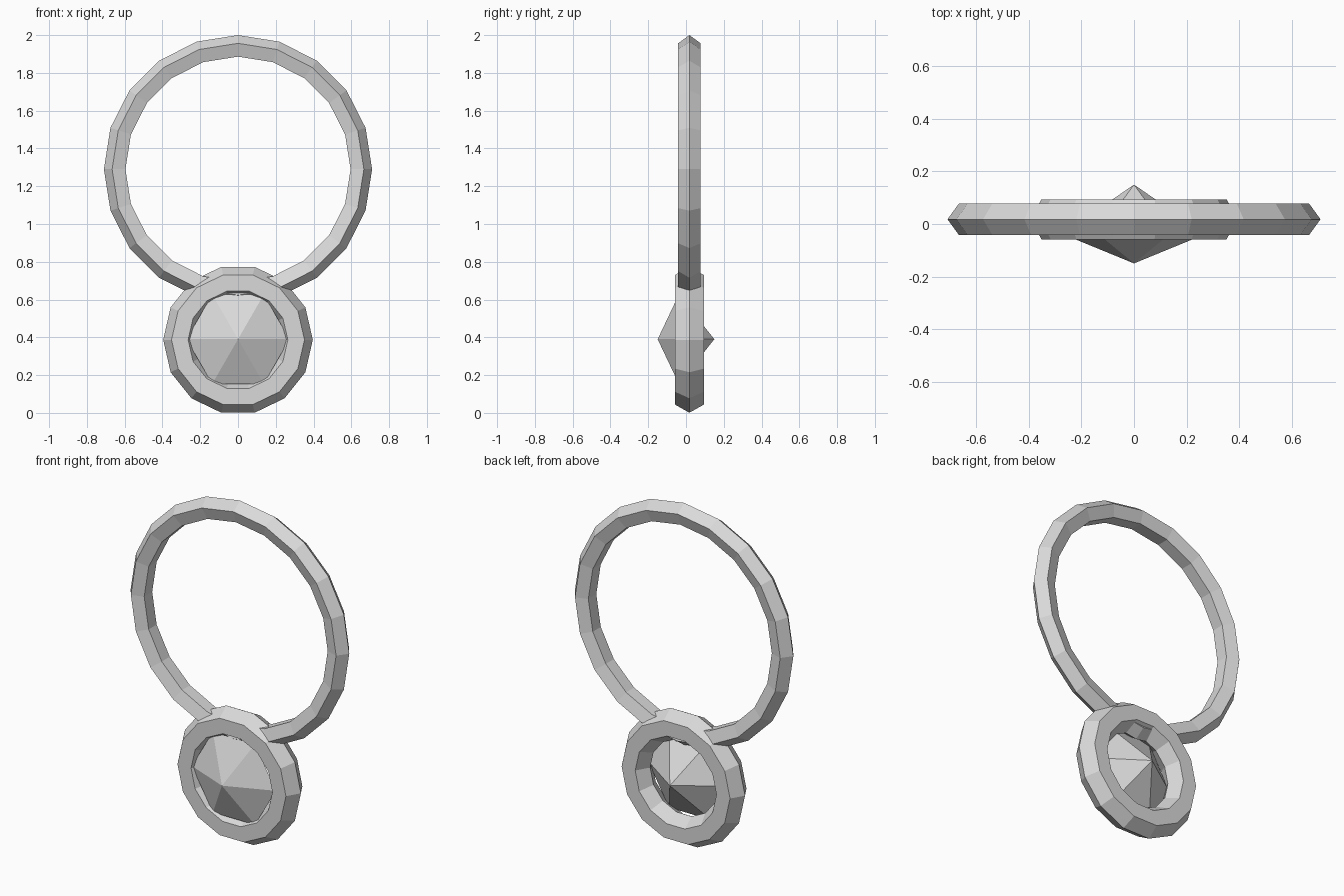
import bpy
import bmesh
from math import cos, sin, tau

cube = bpy.data.objects.get("Cube")
if cube:
    bpy.data.objects.remove(cube, do_unlink=True)

# One plain grey for everything
grey = bpy.data.materials.new("plain grey")
grey.use_nodes = True
colour = (0.7, 0.7, 0.7, 1)
grey.diffuse_color = colour
grey.node_tree.nodes["Principled BSDF"].inputs["Base Color"].default_value = colour


def finish(name, bm, location):
    bmesh.ops.recalc_face_normals(bm, faces=bm.faces)
    mesh = bpy.data.meshes.new(name)
    bm.to_mesh(mesh)
    bm.free()
    mesh.materials.append(grey)
    obj = bpy.data.objects.new(name, mesh)
    obj.location = location
    bpy.context.collection.objects.link(obj)
    return obj


def upright_ring(name, location, radius, tube, segments, sides):
    """Faceted torus around the y axis, with a tube corner pointing outwards."""
    bm = bmesh.new()
    loops = []
    for i in range(segments):
        a = tau * i / segments
        loop = []
        for j in range(sides):
            b = tau * j / sides
            r = radius + tube * cos(b)
            loop.append(bm.verts.new((r * cos(a), tube * sin(b), r * sin(a))))
        loops.append(loop)
    for i in range(segments):
        here, following = loops[i], loops[(i + 1) % segments]
        for j in range(sides):
            k = (j + 1) % sides
            bm.faces.new((here[j], here[k], following[k], following[j]))
    return finish(name, bm, location)


def double_pyramid(name, location, radius, girdle_y, front_y, back_y, sides):
    """Cut stone: a shallow front point and a deeper back point on one girdle."""
    bm = bmesh.new()
    girdle = [bm.verts.new((radius * cos(tau * i / sides), girdle_y,
                            radius * sin(tau * i / sides))) for i in range(sides)]
    for y in (front_y, back_y):
        tip = bm.verts.new((0, y, 0))
        for i in range(sides):
            bm.faces.new((girdle[i], girdle[(i + 1) % sides], tip))
    return finish(name, bm, location)


# Finger band
upright_ring("band", (0, 0.018, 1.29), 0.647, 0.063, 20, 5)

# Round setting that holds the stone
upright_ring("setting", (0, 0.018, 0.387), 0.308, 0.088, 14, 6)

# Six-sided stone
double_pyramid("gem", (0, 0, 0.39), 0.273, -0.038, -0.15, 0.15, 6)
